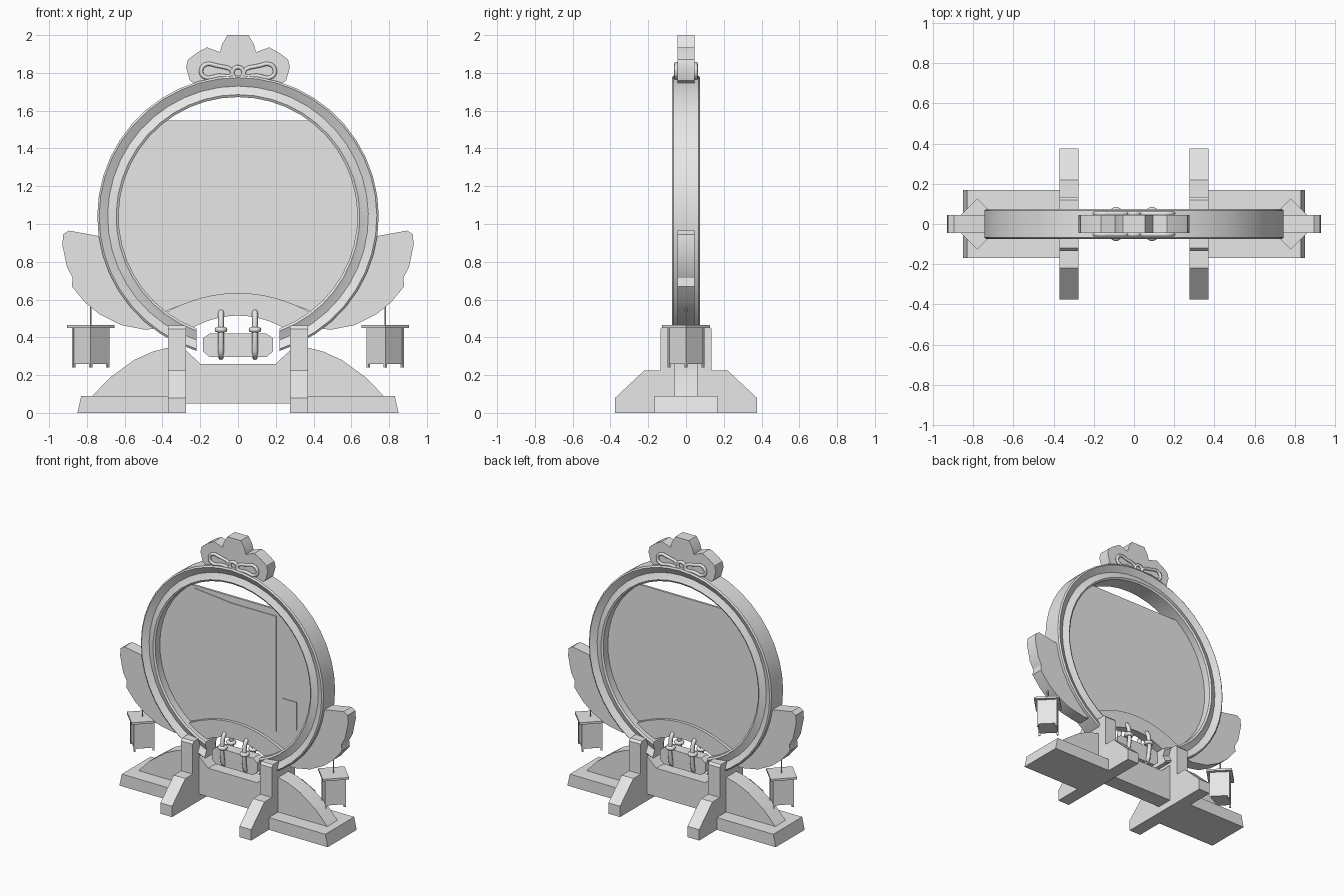
import bpy, bmesh
from math import sin, cos, pi, asin, sqrt, radians

old = bpy.data.objects.get("Cube")
if old:
    bpy.data.objects.remove(old, do_unlink=True)

grey = bpy.data.materials.new("plain grey")
grey.use_nodes = True
grey.diffuse_color = (0.8, 0.8, 0.8, 1)
grey.node_tree.nodes["Principled BSDF"].inputs["Base Color"].default_value = (0.8, 0.8, 0.8, 1)

CZ = 1.04        # height of the ring centre
GAP = 0.22       # half width of the opening under the ring


def finish(name, bm, angle=30):
    bmesh.ops.recalc_face_normals(bm, faces=bm.faces)
    mesh = bpy.data.meshes.new(name)
    bm.to_mesh(mesh)
    bm.free()
    mesh.materials.append(grey)
    mesh.shade_smooth()
    mesh.set_sharp_from_angle(angle=radians(angle))
    obj = bpy.data.objects.new(name, mesh)
    bpy.context.collection.objects.link(obj)
    return obj


def prism(name, outline, low, high, along="y"):
    """Extrude an outline of (x, z) along y, or of (y, z) along x."""
    bm = bmesh.new()
    place = (lambda a, b, d: (a, d, b)) if along == "y" else (lambda a, b, d: (d, a, b))
    face = bm.faces.new([bm.verts.new(place(a, b, low)) for a, b in outline])
    moved = bmesh.ops.extrude_face_region(bm, geom=[face])["geom"]
    step = (0, high - low, 0) if along == "y" else (high - low, 0, 0)
    bmesh.ops.translate(bm, vec=step, verts=[g for g in moved if isinstance(g, bmesh.types.BMVert)])
    return finish(name, bm)


def cylinder(name, x, y, low, high, radius, sides):
    bm = bmesh.new()
    bmesh.ops.create_cone(bm, cap_ends=True, segments=sides, radius1=radius, radius2=radius, depth=high - low)
    bmesh.ops.translate(bm, vec=(x, y, (low + high) / 2), verts=bm.verts)
    return finish(name, bm)


def tube(name, points, radius):
    """Closed smooth tube through the points."""
    curve = bpy.data.curves.new(name, "CURVE")
    curve.dimensions = "3D"
    curve.bevel_depth = radius
    curve.bevel_resolution = 2
    curve.resolution_u = 4
    line = curve.splines.new("BEZIER")
    line.bezier_points.add(len(points) - 1)
    for knot, p in zip(line.bezier_points, points):
        knot.co = p
        knot.handle_left_type = knot.handle_right_type = "AUTO"
    line.use_cyclic_u = True
    curve.materials.append(grey)
    obj = bpy.data.objects.new(name, curve)
    bpy.context.collection.objects.link(obj)


def arc(radius, start, end, n, cz=CZ):
    turns = [radians(start + (end - start) * i / n) for i in range(n + 1)]
    return [(radius * cos(t), cz + radius * sin(t)) for t in turns]


def mirrored(half):
    """Complete an outline whose right half runs from bottom to top."""
    return half + [(-x, z) for x, z in reversed(half) if x > 0]


# Open ring with a fluted face on both sides and vertical cut ends
side = [(0.745, 0.067), (0.735, 0.075), (0.715, 0.064), (0.69, 0.05),
        (0.665, 0.06), (0.645, 0.07), (0.632, 0.062)]
section = side + [(r, -y) for r, y in reversed(side)]
bm = bmesh.new()
loops = []
STEPS = 40
for i in range(STEPS + 1):
    loop = []
    for r, y in section:
        e = asin(GAP / r)
        t = -pi / 2 + e + (2 * pi - 2 * e) * i / STEPS
        loop.append(bm.verts.new((r * cos(t), y, CZ + r * sin(t))))
    loops.append(loop)
for a, b in zip(loops, loops[1:]):
    for j in range(len(section)):
        k = (j + 1) % len(section)
        bm.faces.new((a[j], a[k], b[k], b[j]))
bm.faces.new(loops[0])
bm.faces.new(loops[-1])
finish("ring", bm, 40)

# Thin panel inside the ring, flat on top, arched below
R = 0.645
top_angle = 52
panel = arc(R, -top_angle, top_angle, 16)
panel += [(-x, z) for x, z in reversed(panel)]
panel += [(x, 0.635 - 0.7 * x * x) for x in (-0.3, -0.2, -0.1, 0, 0.1, 0.2, 0.3)]
prism("panel", panel, -0.008, 0.008)

# Arched sill under the panel
xs = [-0.4 + 0.05 * i for i in range(17)]
upper = [(x, 0.635 - 0.7 * x * x) for x in xs]
lower = [(x, max(0.515 - 1.1 * x * x, CZ - sqrt(0.66 ** 2 - x * x))) for x in xs]
prism("arched_sill", upper + lower[::-1], -0.03, 0.03)

# Paper sheet and small tag on the front of the panel
prism("sheet", [(-0.35, 1.53), (-0.04, 1.5), (0.32, 1.5), (0.32, 0.65), (-0.05, 0.66),
                (-0.36, 0.67), (-0.345, 1.1), (-0.365, 1.4)], -0.013, -0.008)
prism("tag", [(0.37, 0.7), (0.485, 0.7), (0.485, 0.91), (0.37, 0.91)], -0.013, -0.008)

# Cloud crest on top
crest = mirrored([(0.2, 1.72), (0.255, 1.76), (0.275, 1.83), (0.265, 1.87), (0.22, 1.905), (0.165, 1.935),
                  (0.095, 1.91), (0.085, 1.95), (0.055, 2.0)])
prism("crest", crest, -0.045, 0.045)
for y, where in ((-0.052, "front"), (0.052, "back")):
    for s in (-1, 1):
        tube("crest_bow_" + where, [(s * x, y, z) for x, z in
             ((0.03, 1.795), (0.12, 1.84), (0.17, 1.845), (0.195, 1.815), (0.18, 1.78), (0.1, 1.785))], 0.011)
    tube("crest_knot_" + where, [(x, y, z - 0.01) for x, z in arc(0.03, 0, 315, 7, 1.81)], 0.011)

# Centre board with a curved top, bridging the two slabs
board = [(0.37, 0.05), (0.37, 0.02), (0.78, 0.02), (0.78, 0.08), (0.68, 0.185), (0.55, 0.28), (0.45, 0.325),
         (0.37, 0.345), (0.28, 0.335), (0.2, 0.26)]
prism("centre_board", mirrored(board), -0.06, 0.06)

# Plate hanging in the opening
prism("hanging_plate", mirrored([(0.15, 0.295), (0.185, 0.325), (0.185, 0.395), (0.15, 0.42)]), -0.04, 0.04)

for s, label in ((1, "left"), (-1, "right")):
    # Slab with a sloping outer end
    prism(label + "_slab", [(s * x, z) for x, z in ((0.3, 0), (0.85, 0), (0.83, 0.09), (0.3, 0.09))],
          -0.168, 0.168)

    # Post with splayed feet
    post = mirrored([(0.375, 0), (0.375, 0.08), (0.22, 0.225), (0.135, 0.225), (0.135, 0.445), (0.12, 0.462)])
    prism(label + "_post", post, s * 0.275, s * 0.37, "x")

    # Wing beside the ring
    wing = [(0.73, 0.935), (0.895, 0.965), (0.925, 0.945), (0.93, 0.89), (0.905, 0.77), (0.875, 0.715),
            (0.88, 0.67), (0.81, 0.585), (0.73, 0.52), (0.62, 0.465), (0.49, 0.44), (0.37, 0.455)]
    wing += arc(0.7, -55, -9, 8)
    prism(label + "_wing", [(s * x, z) for x, z in wing], -0.045, 0.045)

    # Lantern hung by a cord
    x = s * 0.78
    cylinder(label + "_lantern_body", x, 0, 0.26, 0.45, 0.095, 4)
    cylinder(label + "_lantern_roof", x, 0, 0.45, 0.465, 0.126, 4)
    cylinder(label + "_lantern_cord", x, 0, 0.46, 0.6, 0.004, 6)
    for dx, dy in ((1, 0), (-1, 0), (0, 1), (0, -1)):
        cylinder(label + "_lantern_leg", x + 0.09 * dx, 0.09 * dy, 0.24, 0.45, 0.009, 4)

    # Cord loop around the plate, with a collar
    x = s * 0.09
    loop = arc(0.05, 0, 180, 4, 0.49) + arc(0.05, 180, 360, 4, 0.345)
    tube(label + "_cord_loop", [(x, y, z) for y, z in loop], 0.015)
    for y in (-0.05, 0.05):
        tube(label + "_cord_collar", [(x + a, y + b, 0.44) for a, b in arc(0.02, 0, 315, 7, 0)], 0.014)
